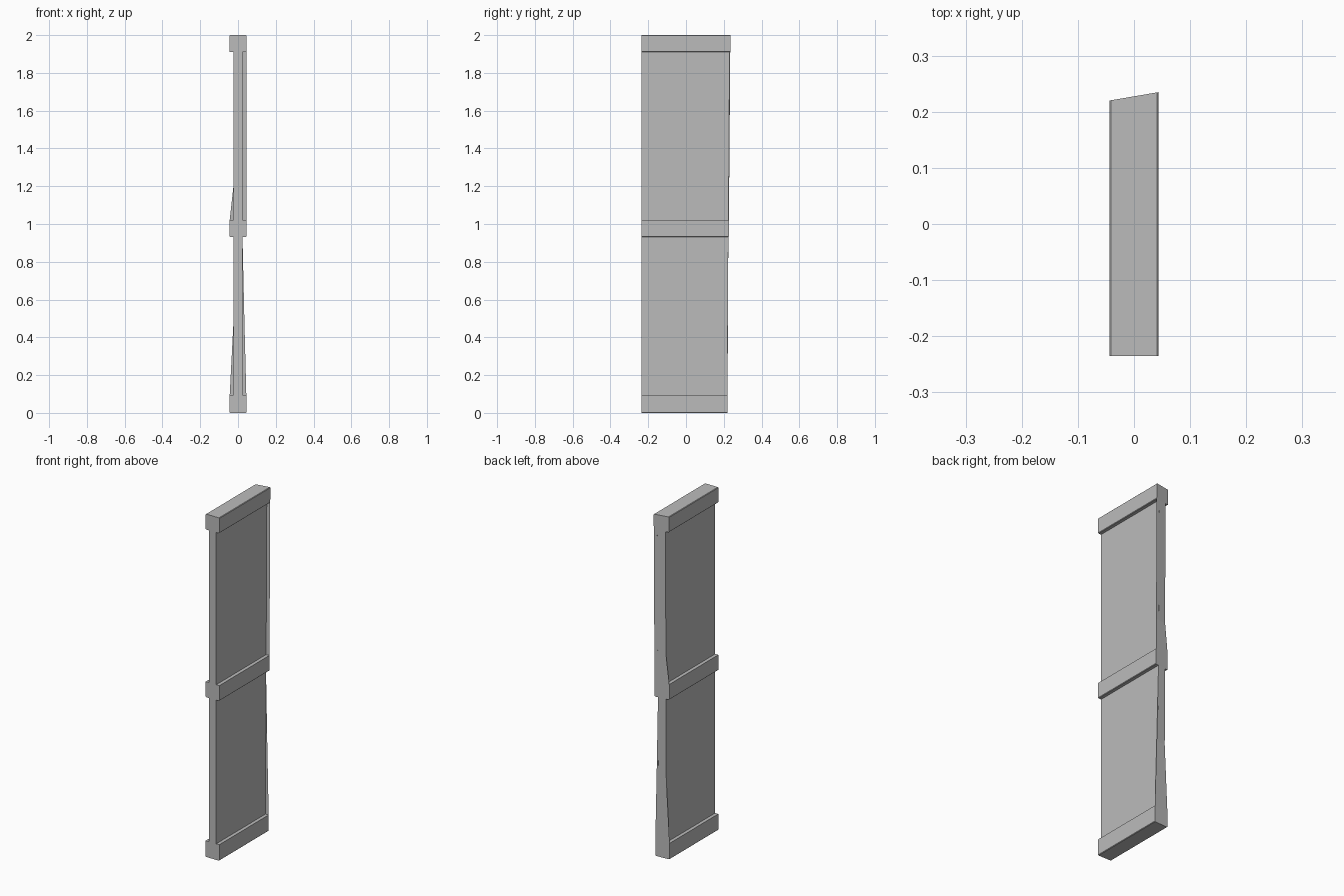
import bpy
import bmesh

cube = bpy.data.objects.get("Cube")
if cube:
    bpy.data.objects.remove(cube, do_unlink=True)

grey = bpy.data.materials.new("plain_grey")
grey.use_nodes = True
colour = (0.5, 0.5, 0.5, 1)
grey.diffuse_color = colour
grey.node_tree.nodes["Principled BSDF"].inputs["Base Color"].default_value = colour

RAIL, PANEL, BEVEL = 0.044, 0.024, 0.003
FRONT = -0.235


def back_y(x, z):
    """Skewed, slightly twisted rear end."""
    side = (x + RAIL) / (2 * RAIL)
    low = 0.214 + 0.005 * side
    high = 0.22 + 0.015 * side
    return low + (high - low) * z / 2


def finish(name, bm):
    bmesh.ops.recalc_face_normals(bm, faces=bm.faces)
    mesh = bpy.data.meshes.new(name)
    bm.to_mesh(mesh)
    bm.free()
    mesh.materials.append(grey)
    obj = bpy.data.objects.new(name, mesh)
    bpy.context.collection.objects.link(obj)


# Panel and three rails: one mirrored outline, extruded from front to back
half = []
for bottom, top in ((0, 0.094), (0.932, 1.022), (1.91, 2)):
    if bottom > 0:
        half.append((PANEL, bottom))
    half += [(RAIL - BEVEL, bottom), (RAIL, bottom + BEVEL)]
    if top < 2:
        half += [(RAIL, top), (PANEL, top)]
    else:
        half += [(RAIL, top - BEVEL), (RAIL - BEVEL, top)]
outline = half + [(-x, z) for x, z in reversed(half)]

bm = bmesh.new()
front = [bm.verts.new((x, FRONT, z)) for x, z in outline]
back = [bm.verts.new((x, back_y(x, z), z)) for x, z in outline]
bm.faces.new(front)
for i in range(len(outline)):
    j = (i + 1) % len(outline)
    bm.faces.new((front[i], front[j], back[j], back[i]))
finish("railed_panel", bm)

# Rear end sheet: rows of height, right edge, left edge
bands = (
    ((0, -RAIL + BEVEL, RAIL - BEVEL), (BEVEL, -RAIL, RAIL), (0.094, -RAIL, RAIL),
     (0.48, -PANEL, 0.034), (0.92, -PANEL, PANEL), (0.932, -PANEL, PANEL)),
    ((0.932, -RAIL + BEVEL, RAIL - BEVEL), (0.935, -RAIL, RAIL), (1.022, -RAIL, RAIL),
     (1.2, -PANEL, RAIL), (1.91, -PANEL, RAIL)),
    ((1.91, -RAIL, RAIL), (2 - BEVEL, -RAIL, RAIL), (2, -RAIL + BEVEL, RAIL - BEVEL)),
)
bm = bmesh.new()
for band in bands:
    rows = [[bm.verts.new((x, back_y(x, z), z)) for x in (x0, x1)] for z, x0, x1 in band]
    for (a, b), (c, d) in zip(rows, rows[1:]):
        bm.faces.new((b, a, c, d))
finish("rear_end_sheet", bm)
